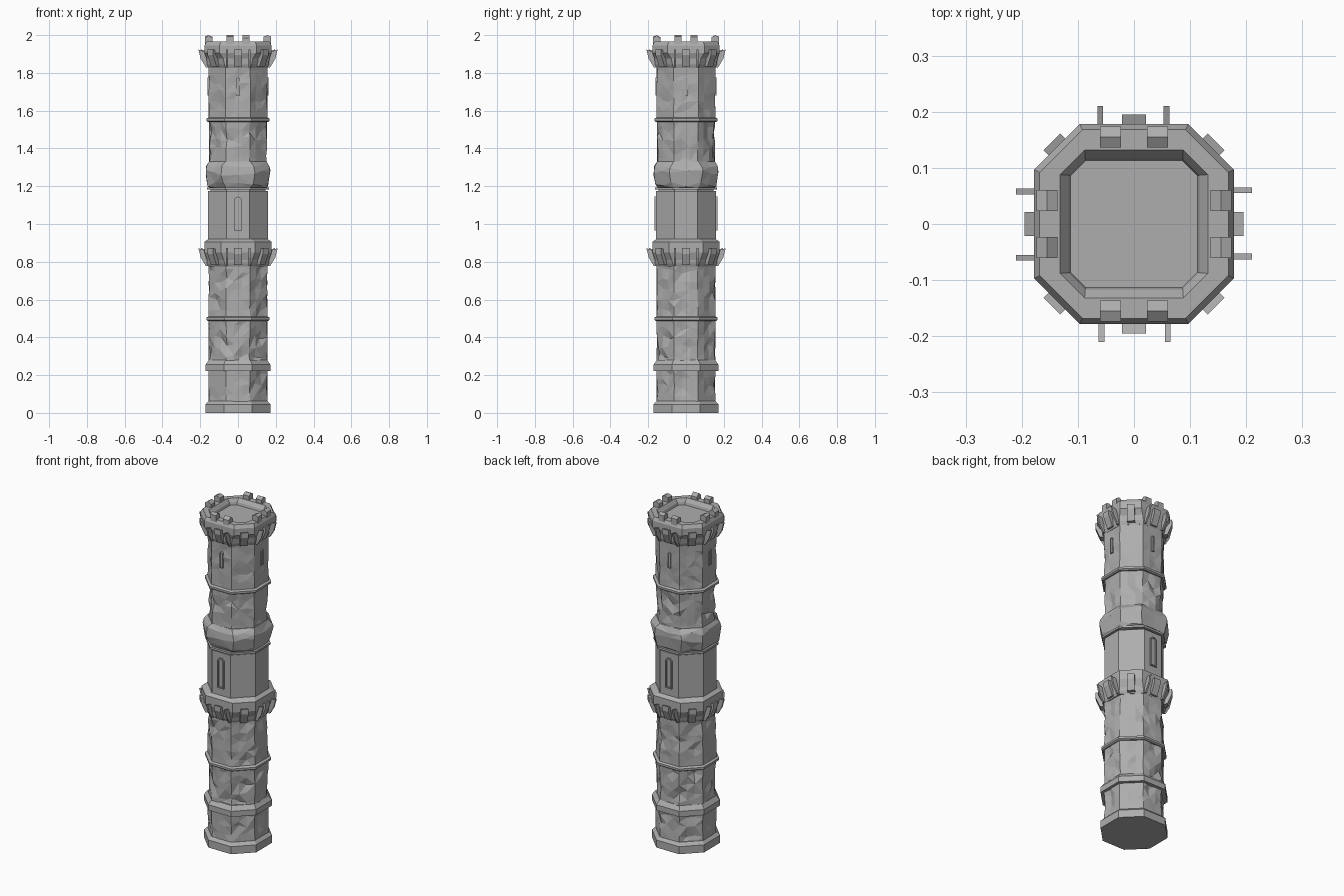
import bpy, bmesh, math, random
from mathutils import Matrix, Vector

random.seed(7)
if "Cube" in bpy.data.objects:
    bpy.data.objects.remove(bpy.data.objects["Cube"])

stone = bpy.data.materials.new("grey_stone")
stone.use_nodes = True
GREY = (0.42, 0.42, 0.42, 1)
stone.diffuse_color = GREY
stone.node_tree.nodes["Principled BSDF"].inputs["Base Color"].default_value = GREY


def finish(bm, name):
    bmesh.ops.recalc_face_normals(bm, faces=bm.faces)
    mesh = bpy.data.meshes.new(name)
    bm.to_mesh(mesh)
    bm.free()
    mesh.materials.append(stone)
    obj = bpy.data.objects.new(name, mesh)
    bpy.context.collection.objects.link(obj)
    return obj


def octagon(r, flat, parts):
    """Eight-sided outline with each side split into equal parts."""
    corners = [(r, -flat), (r, flat), (flat, r), (-flat, r),
               (-r, flat), (-r, -flat), (-flat, -r), (flat, -r)]
    pts = []
    for i, c in enumerate(corners):
        a, b = Vector(c), Vector(corners[(i + 1) % 8])
        pts += [a.lerp(b, k / parts) for k in range(parts)]
    return pts


def stack(name, rows, parts=1, chip=0):
    """Skin octagon rows of (z, half width, half flat); chip wears the stone."""
    bm = bmesh.new()
    rings = []
    for i, (z, r, flat) in enumerate(rows):
        ring = []
        for p in octagon(r, flat, parts):
            worn = chip and 0 < i < len(rows) - 1
            s = 1 - chip * random.random() ** 3 if worn else 1
            dz = random.uniform(-0.015, 0.015) if worn else 0
            ring.append(bm.verts.new((p.x * s, p.y * s, z + dz)))
        rings.append(ring)
    n = len(rings[0])
    for low, high in zip(rings, rings[1:]):
        for k in range(n):
            m = (k + 1) % n
            bm.faces.new((low[k], low[m], high[m], high[k]))
    bm.faces.new(rings[0][::-1])
    bm.faces.new(rings[-1])
    if chip:
        bmesh.ops.triangulate(bm, faces=[f for f in bm.faces if len(f.verts) == 4])
    return finish(bm, name)


def worn_shaft(name, z0, z1, r, flat, chip):
    steps = max(3, round((z1 - z0) / 0.05))
    rows = [(z0 + (z1 - z0) * i / steps, r, flat) for i in range(steps + 1)]
    stack(name, rows, 3, chip)


def extrude(name, outline, width, place):
    """Extrude an (across, up) outline along local x and place it."""
    bm = bmesh.new()
    sides = [[bm.verts.new(place @ Vector((s * width / 2, a, z))) for a, z in outline]
             for s in (-1, 1)]
    bm.faces.new(sides[0])
    bm.faces.new(sides[1][::-1])
    n = len(outline)
    for i in range(n):
        j = (i + 1) % n
        bm.faces.new((sides[0][i], sides[0][j], sides[1][j], sides[1][i]))
    return finish(bm, name)


def turn(steps):
    return Matrix.Rotation(steps * math.pi / 4, 4, "Z")


# Shaft sections
worn_shaft("base_shaft", 0.05, 0.24, 0.156, 0.064, 0.1)
worn_shaft("lower_shaft", 0.25, 0.5, 0.156, 0.064, 0.12)
worn_shaft("middle_shaft", 0.5, 0.8, 0.156, 0.064, 0.1)
stack("window_shaft", [(0.88, 0.158, 0.06), (1.175, 0.158, 0.06)])
worn_shaft("neck_shaft", 1.3, 1.55, 0.153, 0.064, 0.1)
worn_shaft("upper_shaft", 1.55, 1.85, 0.156, 0.066, 0.05)

# Footing and horizontal bands
stack("footing", [(0, 0.172, 0.075), (0.045, 0.172, 0.075), (0.062, 0.155, 0.066)])
stack("low_band", [(0.222, 0.172, 0.075), (0.255, 0.172, 0.075), (0.28, 0.154, 0.066)])
for name, z in (("lower_molding", 0.487), ("upper_molding", 1.54)):
    stack(name, [(z, 0.16, 0.068), (z + 0.006, 0.168, 0.072),
                 (z + 0.018, 0.168, 0.072), (z + 0.024, 0.156, 0.066)])
stack("recess", [(1.17, 0.145, 0.06), (1.2, 0.145, 0.06)])
stack("thin_molding", [(1.182, 0.165, 0.07), (1.194, 0.165, 0.07)])
stack("bulge", [(1.192, 0.15, 0.064), (1.208, 0.162, 0.08), (1.27, 0.172, 0.09),
                (1.305, 0.168, 0.085), (1.33, 0.153, 0.066)], 2, 0.03)
stack("gallery", [(0.775, 0.156, 0.066), (0.79, 0.163, 0.07), (0.81, 0.165, 0.075),
                  (0.85, 0.178, 0.09), (0.905, 0.178, 0.09), (0.92, 0.158, 0.07)])

# Crown: outer wall folds over into a sunken deck
stack("crown", [(1.825, 0.156, 0.066), (1.845, 0.164, 0.072), (1.875, 0.166, 0.078),
                (1.905, 0.178, 0.097), (1.945, 0.178, 0.097), (1.965, 0.168, 0.092),
                (1.965, 0.132, 0.088), (1.945, 0.117, 0.087), (1.93, 0.113, 0.086)])

# Brackets under the gallery and the crown
for level, top in (("gallery", 0.872), ("crown", 1.924)):
    for k in range(8):
        wall = 0.178 if k % 2 == 0 else 0.19
        tip = wall + 0.017
        wedge = [(-0.15, top - 0.015), (-tip, top), (-tip, top - 0.03),
                 (-wall + 0.008, top - 0.09), (-0.15, top - 0.09)]
        extrude(level + "_bracket", wedge, 0.042, turn(k))
        if k % 2 == 0:
            fin = [(-0.15, top - 0.02), (-0.21, top), (-0.197, top - 0.05),
                   (-0.17, top - 0.095), (-0.15, top - 0.095)]
            for x in (-0.058, 0.06):
                extrude(level + "_fin", fin, 0.01, turn(k) @ Matrix.Translation((x, 0, 0)))

# Battlement blocks, two on each main side, with worn tops
for k in range(0, 8, 2):
    for x in (-0.042, 0.042):
        drop = random.uniform(0, 0.01)
        block = [(-0.174, 1.94), (-0.174, 1.994 - drop), (-0.155, 2.0),
                 (-0.136, 1.992 - drop), (-0.136, 1.94)]
        extrude("battlement", block, 0.038, turn(k) @ Matrix.Translation((x, 0, 0)))


def arched_window(name, k, wall, half, low, high, rim, depth):
    """Raised arched frame around a plain pane."""
    def arch(w, z0):
        pts = [(w, z0)]
        pts += [(w * math.cos(a), high - half + w * math.sin(a))
                for a in (math.pi * i / 6 for i in range(7))]
        return pts + [(-w, z0)]
    bm = bmesh.new()
    loops = []
    for pts, y in ((arch(half, low), wall - 0.01), (arch(half, low), wall + depth),
                   (arch(half - rim, low + rim), wall + depth),
                   (arch(half - rim, low + rim), wall + 0.001)):
        loops.append([bm.verts.new(turn(k) @ Vector((x, -y, z))) for x, z in pts])
    n = len(loops[0])
    for a, b in zip(loops, loops[1:]):
        for i in range(n):
            j = (i + 1) % n
            bm.faces.new((a[i], a[j], b[j], b[i]))
    bm.faces.new(loops[-1])
    finish(bm, name)


# Tall windows front and back, narrow slits on all four sides
for k in (0, 4):
    arched_window("tall_window", k, 0.158, 0.022, 0.965, 1.145, 0.007, 0.008)
for k in range(0, 8, 2):
    arched_window("slit_window", k, 0.156, 0.01, 1.68, 1.775, 0.004, 0.005)
